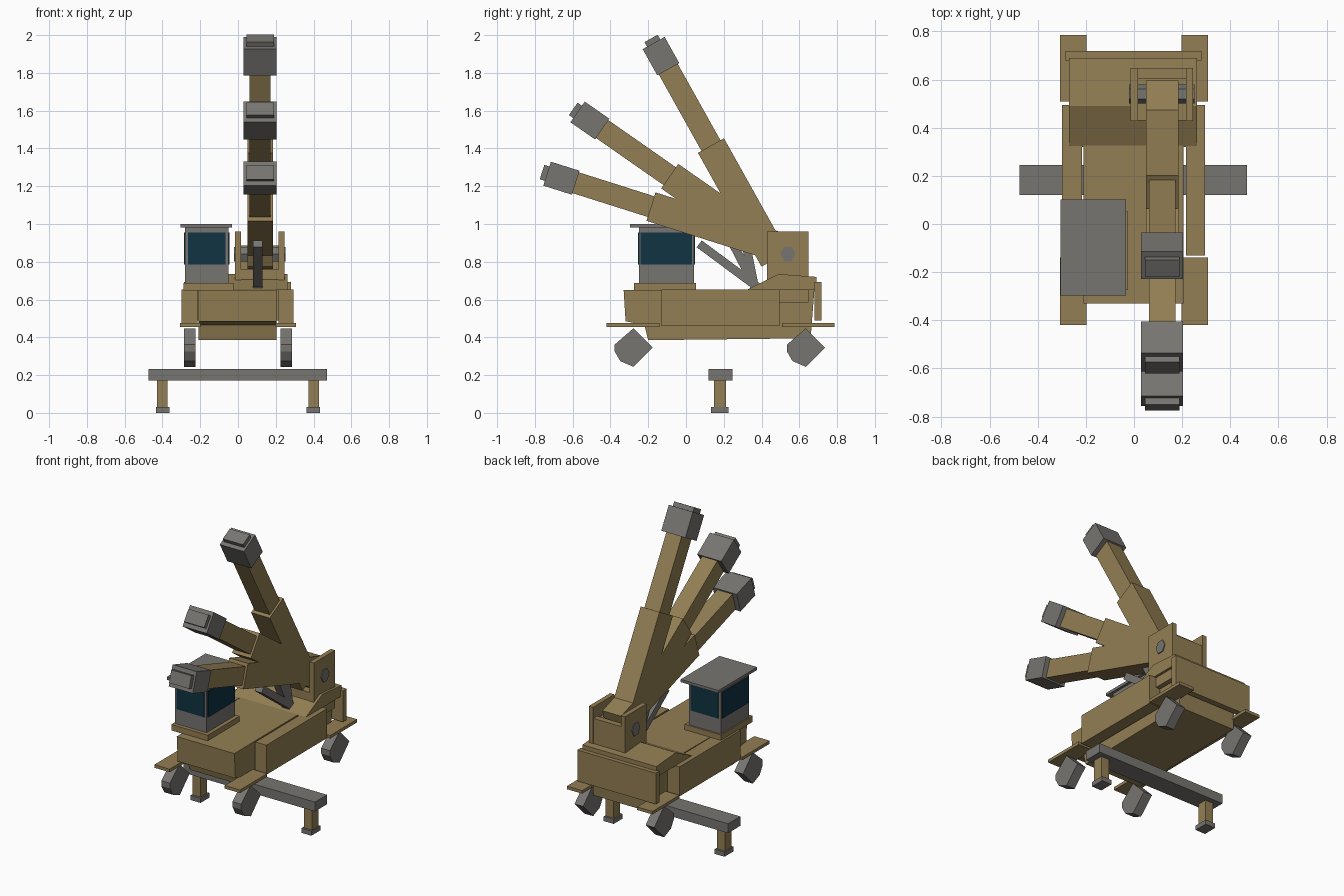
import bpy, bmesh, math
from mathutils import Vector

if "Cube" in bpy.data.objects:
    bpy.data.objects.remove(bpy.data.objects["Cube"])


def mat(name, col):
    m = bpy.data.materials.new(name)
    m.diffuse_color = (*col, 1)
    m.use_nodes = True
    m.node_tree.nodes["Principled BSDF"].inputs["Base Color"].default_value = m.diffuse_color
    return m


TAN = mat("tan paint", (0.29, 0.21, 0.088))
GREY = mat("grey metal", (0.185, 0.178, 0.165))
GLASS = mat("dark glass", (0.005, 0.033, 0.055))


def extrude(name, profile, x0, x1, m):
    """Prism: a (y, z) profile swept from x0 to x1."""
    bm = bmesh.new()
    a = [bm.verts.new((x0, y, z)) for y, z in profile]
    b = [bm.verts.new((x1, y, z)) for y, z in profile]
    bm.faces.new(a)
    bm.faces.new(b[::-1])
    n = len(a)
    for i in range(n):
        j = (i + 1) % n
        bm.faces.new((a[j], a[i], b[i], b[j]))
    bmesh.ops.recalc_face_normals(bm, faces=bm.faces)
    me = bpy.data.meshes.new(name)
    bm.to_mesh(me)
    bm.free()
    me.materials.append(m)
    ob = bpy.data.objects.new(name, me)
    bpy.context.collection.objects.link(ob)
    return ob


def box(name, x, y, z, m):
    prof = [(y[0], z[0]), (y[1], z[0]), (y[1], z[1]), (y[0], z[1])]
    return extrude(name, prof, x[0], x[1], m)


def bar(name, origin, angle, t0, t1, width, x0, x1, m):
    """Box leaning toward the front at an angle above horizontal."""
    o = Vector(origin)
    d = Vector((-math.cos(angle), math.sin(angle)))
    n = Vector((d.y, -d.x)) * width / 2
    prof = [o + d * t0 - n, o + d * t1 - n, o + d * t1 + n, o + d * t0 + n]
    return extrude(name, [tuple(p) for p in prof], x0, x1, m)


# Hull and engine cover
extrude("hull", [(-0.33, 0.65), (-0.32, 0.485), (-0.22, 0.465), (-0.20, 0.385),
                 (0.66, 0.395), (0.68, 0.655)], -0.21, 0.205, TAN)
extrude("engine_cover", [(0.32, 0.65), (0.49, 0.735), (0.69, 0.72), (0.69, 0.65)],
        -0.27, 0.262, TAN)
box("rear_plate", (-0.285, 0.28), (0.68, 0.718), (0.49, 0.692), TAN)
box("left_side_box", (-0.30, -0.215), (-0.13, 0.495), (0.46, 0.652), TAN)
box("right_side_box", (0.215, 0.295), (-0.13, 0.495), (0.46, 0.652), TAN)

# Fenders and wheels
wheel = [(-0.10, 0.015), (0.0, 0.102), (0.102, 0.0), (0.0, -0.102),
         (-0.07, -0.072), (-0.10, -0.02)]
for side, s in (("left", -1), ("right", 1)):
    for end, y0, y1, cy in (("front", -0.42, -0.14, -0.278), ("rear", 0.508, 0.785, 0.634)):
        box(f"{end}_{side}_fender", (s * 0.198, s * 0.308), (y0, y1), (0.455, 0.475), TAN)
        extrude(f"{end}_{side}_wheel", [(cy + y, 0.346 + z) for y, z in wheel],
                s * 0.225, s * 0.287, GREY)
    # Outrigger legs and feet
    box(f"{side}_outrigger_leg", (s * 0.372, s * 0.43), (0.147, 0.212), (0.02, 0.18), TAN)
    box(f"{side}_outrigger_foot", (s * 0.363, s * 0.435), (0.133, 0.225), (0, 0.03), GREY)
box("outrigger_beam", (-0.475, 0.47), (0.12, 0.245), (0.172, 0.233), GREY)

# Cab
box("cab_base", (-0.288, -0.025), (-0.275, 0.052), (0.648, 0.687), TAN)
cab = box("cab", (-0.28, -0.05), (-0.25, 0.042), (0.68, 0.99), GREY)
box("cab_roof", (-0.305, -0.033), (-0.297, 0.102), (0.982, 1.0), GREY)
wz = (0.785, 0.955)
box("front_window", (-0.265, -0.065), (-0.255, -0.249), wz, GLASS)
box("rear_window", (-0.265, -0.065), (0.041, 0.047), wz, GLASS)
box("left_window", (-0.285, -0.279), (-0.24, 0.032), wz, GLASS)
box("right_window", (-0.051, -0.045), (-0.24, 0.032), wz, GLASS)

# Boom bracket with pin
for side, x0, x1 in (("left", -0.015, 0.016), ("right", 0.215, 0.246)):
    box(f"{side}_bracket_plate", (x0, x1), (0.428, 0.648), (0.585, 0.96), TAN)
box("bracket_back", (0.01, 0.22), (0.605, 0.645), (0.65, 0.887), TAN)
box("bracket_floor", (0.01, 0.22), (0.43, 0.61), (0.65, 0.76), TAN)
extrude("boom_pin", [(0.54 + 0.04 * math.cos(i * math.pi / 3),
                      0.84 + 0.045 * math.sin(i * math.pi / 3)) for i in range(6)],
        -0.02, 0.252, GREY)

# Three telescopic booms, each with its lift cylinder
PIVOT = (0.42, 0.90)
BASE = Vector((0.36, 0.68))
for name, deg, back, reach, tip in (("high", 60.8, -0.10, 0.59, (0.30, 0.98)),
                                    ("middle", 34.9, -0.13, 0.617, (0.22, 0.95)),
                                    ("low", 17.6, -0.16, 0.635, (0.07, 0.895))):
    a = math.radians(deg)
    bar(f"{name}_boom_outer", PIVOT, a, back, reach, 0.158, 0.05, 0.185, TAN)
    bar(f"{name}_boom_inner", PIVOT, a, reach - 0.1, 1.08, 0.115, 0.062, 0.172, TAN)
    bar(f"{name}_boom_head", PIVOT, a, 1.053, 1.212, 0.133, 0.03, 0.203, GREY)
    bar(f"{name}_boom_head_cap", PIVOT, a, 1.20, 1.24, 0.08, 0.045, 0.19, GREY)
    d = Vector(tip) - BASE
    bar(f"{name}_lift_cylinder", BASE, math.atan2(d.y, -d.x), -0.02, d.length,
        0.045, 0.08, 0.13, GREY)
